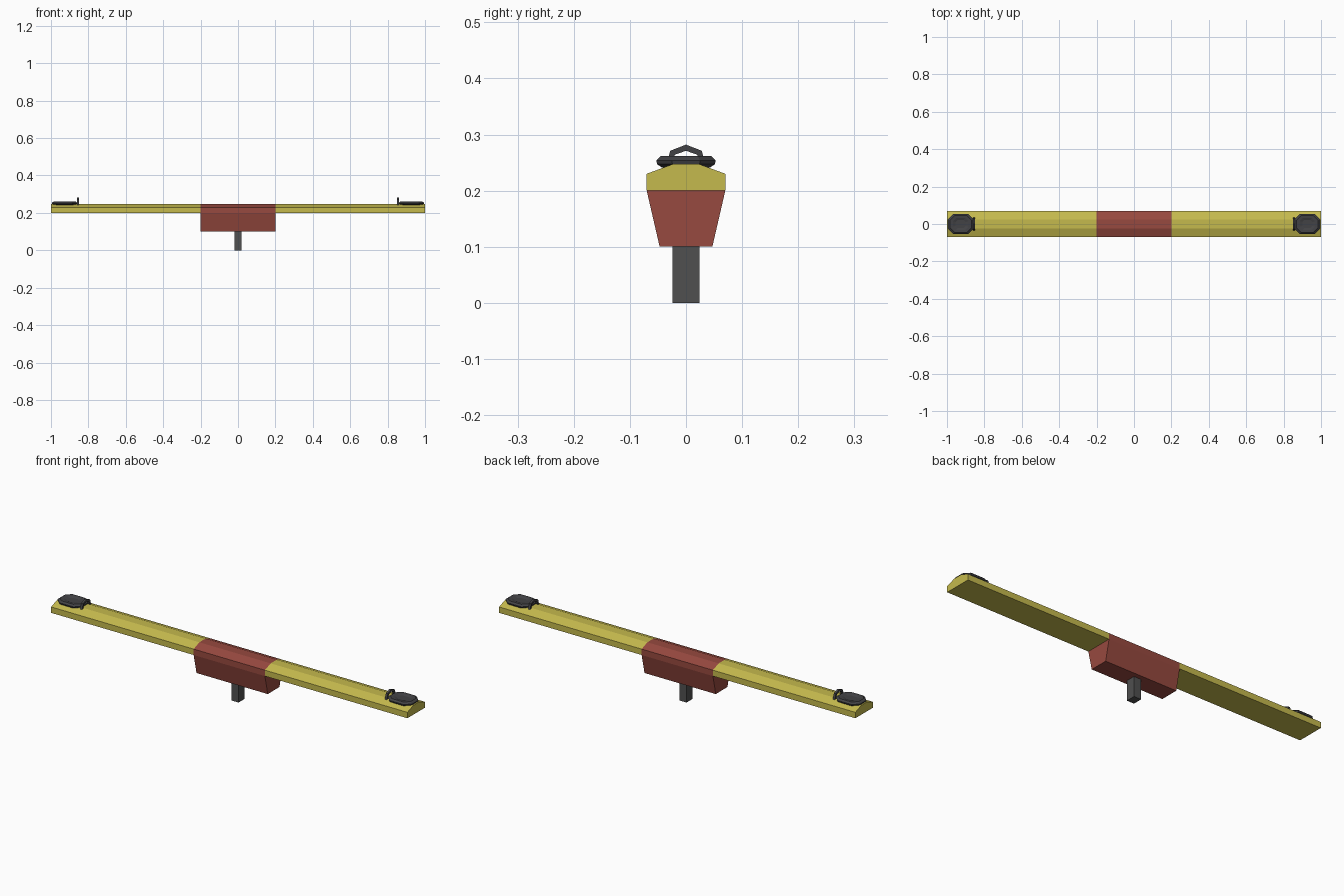
import bpy, bmesh
from mathutils import Vector

cube = bpy.data.objects.get("Cube")
if cube:
    bpy.data.objects.remove(cube, do_unlink=True)


def material(name, rgb):
    m = bpy.data.materials.new(name)
    m.use_nodes = True
    m.diffuse_color = (*rgb, 1)
    m.node_tree.nodes["Principled BSDF"].inputs["Base Color"].default_value = (*rgb, 1)
    return m


YELLOW = material("yellow paint", (0.56, 0.49, 0.075))
RED = material("red paint", (0.31, 0.067, 0.05))
STEEL = material("dark grey steel", (0.08, 0.08, 0.08))
RUBBER = material("black rubber", (0.055, 0.055, 0.06))


def loft(name, rings, mat, closed=False):
    """Skin a series of equal rings; cap the ends unless closed."""
    bm = bmesh.new()
    loops = [[bm.verts.new(p) for p in ring] for ring in rings]
    n = len(loops[0])
    pairs = list(zip(loops, loops[1:]))
    for a, b in pairs:
        for i in range(n):
            j = (i + 1) % n
            bm.faces.new((a[i], a[j], b[j], b[i]))
    bm.faces.new(loops[0])
    bm.faces.new(loops[-1])
    bmesh.ops.recalc_face_normals(bm, faces=bm.faces)
    mesh = bpy.data.meshes.new(name)
    bm.to_mesh(mesh)
    bm.free()
    mesh.materials.append(mat)
    obj = bpy.data.objects.new(name, mesh)
    bpy.context.collection.objects.link(obj)
    return obj


def extrude_x(name, half_profile, x0, x1, mat):
    """Extrude a profile mirrored in y along x."""
    profile = half_profile + [(-y, z) for y, z in reversed(half_profile)]
    return loft(name, [[(x, y, z) for y, z in profile] for x in (x0, x1)], mat)


# Plank, hub and post
plank = [(0.07, 0.2), (0.07, 0.23), (0.024, 0.247)]
extrude_x("hub", [(0.047, 0.1)] + plank, -0.2, 0.2, RED)
extrude_x("post", [(0.024, 0), (0.024, 0.1)], -0.02, 0.02, STEEL)


def octagon(cx, scale, z):
    corners = [(0.068, 0.025), (0.04, 0.053)]
    quarter = corners + [(-x, y) for x, y in reversed(corners)]
    outline = quarter + [(-x, -y) for x, y in quarter]
    return [(cx + x * scale, y * scale, z) for x, y in outline]


for side, label in ((1, "left"), (-1, "right")):
    extrude_x(label + "_plank", plank, side * 0.2, side, YELLOW)

    # Dished octagonal seat
    levels = [(0.8, 0.241), (0.97, 0.247), (1, 0.254), (0.84, 0.262),
              (0.6, 0.261), (0.4, 0.257)]
    loft(label + "_seat", [octagon(side * 0.927, s, z) for s, z in levels], RUBBER)

    # Peaked grab handle: a square bar swept over an arch
    outer = [(-0.036, 0.243), (-0.028, 0.271), (0, 0.282), (0.028, 0.271), (0.036, 0.243)]
    inner = [(-0.026, 0.243), (-0.02, 0.264), (0, 0.271), (0.02, 0.264), (0.026, 0.243)]
    xa, xb = side * 0.85, side * 0.861
    rings = [[(xa, *o), (xb, *o), (xb, *i), (xa, *i)] for o, i in zip(outer, inner)]
    loft(label + "_handle", rings, RUBBER)
